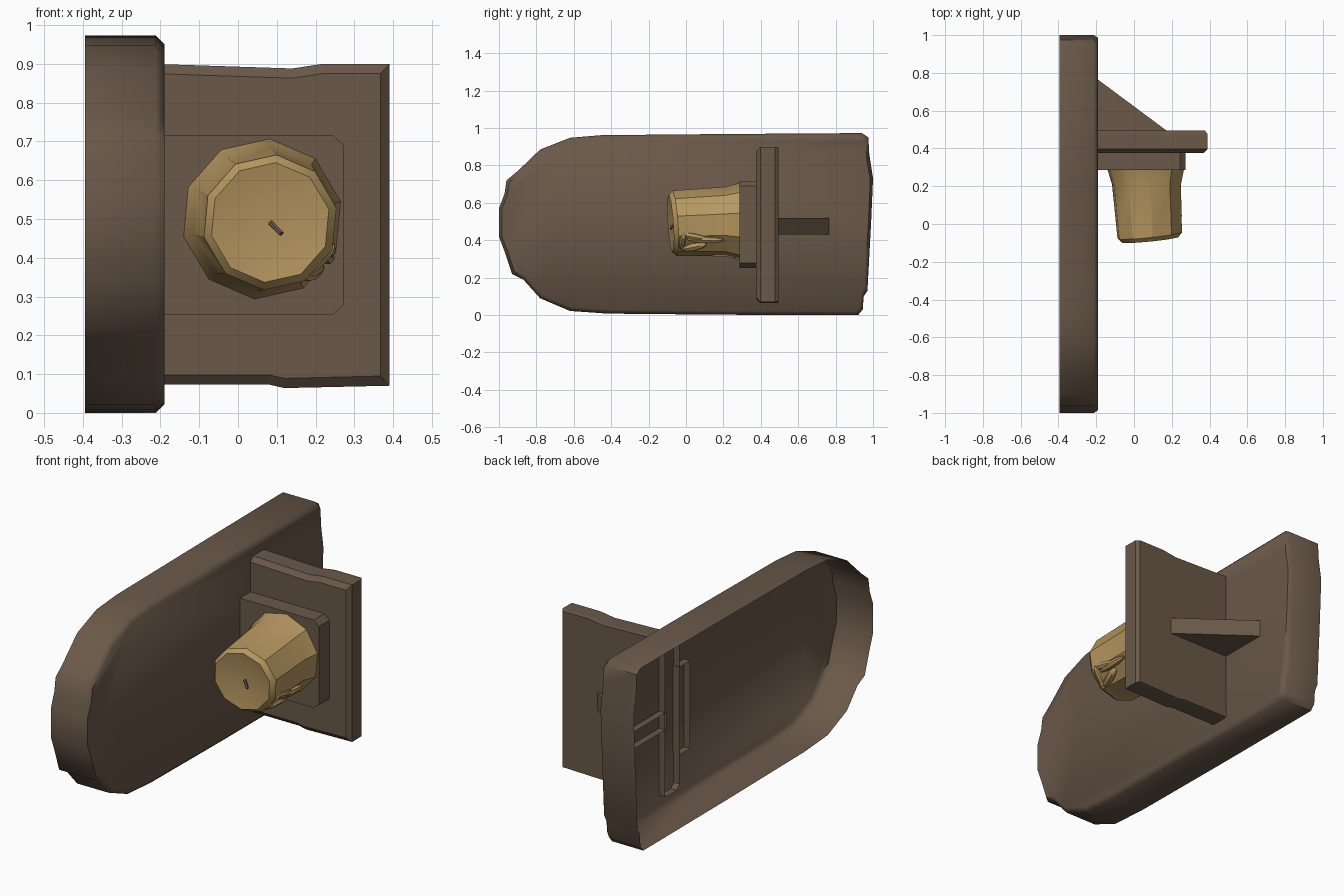
import bpy, bmesh, math
from mathutils import Vector, Matrix

if "Cube" in bpy.data.objects:
    bpy.data.objects.remove(bpy.data.objects["Cube"])


def material(name, rgb):
    m = bpy.data.materials.new(name)
    m.diffuse_color = (*rgb, 1)
    m.use_nodes = True
    m.node_tree.nodes["Principled BSDF"].inputs["Base Color"].default_value = m.diffuse_color
    return m


WOOD = material("dark_wood", (0.142, 0.098, 0.066))
WAX = material("yellow_wax", (0.47, 0.31, 0.118))


def finish(name, bm, mat, angle=None):
    bmesh.ops.recalc_face_normals(bm, faces=bm.faces)
    me = bpy.data.meshes.new(name)
    bm.to_mesh(me)
    bm.free()
    me.materials.append(mat)
    ob = bpy.data.objects.new(name, me)
    bpy.context.collection.objects.link(ob)
    if angle:
        bpy.ops.object.select_all(action='DESELECT')
        ob.select_set(True)
        bpy.context.view_layer.objects.active = ob
        bpy.ops.object.shade_smooth_by_angle(angle=math.radians(angle))
    return ob


def loft(rings, cap_first=True, cap_last=True):
    """Skin a list of equal-length point rings."""
    bm = bmesh.new()
    vs = [[bm.verts.new(p) for p in r] for r in rings]
    n = len(rings[0])
    for a, b in zip(vs, vs[1:]):
        for i in range(n):
            j = (i + 1) % n
            bm.faces.new((a[i], a[j], b[j], b[i]))
    if cap_first:
        bm.faces.new(vs[0])
    if cap_last:
        bm.faces.new(vs[-1])
    return bm


def open_wall_end(bm, x=-0.2):
    """Remove the hidden end that pokes through the back plate."""
    bmesh.ops.recalc_face_normals(bm, faces=bm.faces)
    ends = [f for f in bm.faces if all(v.co.x < x for v in f.verts)]
    bmesh.ops.delete(bm, geom=ends, context='FACES_ONLY')
    return bm


# Back plate: hollow shell, open at -x, rounded at the front end
outline = [(0.94, 0.973), (0.975, 0.95), (0.98, 0.86), (1.0, 0.73), (0.99, 0.5),
           (0.97, 0.13), (0.95, 0.1), (0.945, 0.03), (0.92, 0.0), (0.2, 0.002),
           (-0.42, 0.008), (-0.62, 0.022), (-0.78, 0.09), (-0.87, 0.19),
           (-0.93, 0.22), (-0.97, 0.34), (-1.0, 0.42), (-1.0, 0.57),
           (-0.97, 0.65), (-0.96, 0.72), (-0.9, 0.77), (-0.78, 0.885),
           (-0.62, 0.948), (-0.45, 0.962), (0.2, 0.968)]


def plate_ring(x, sy, sz):
    return [(x, y * sy, 0.487 + (z - 0.487) * sz) for y, z in outline]


bm = loft([plate_ring(-0.395, 1, 1), plate_ring(-0.212, 1, 1),
           plate_ring(-0.19, 0.985, 0.955)], cap_first=False)
finish("back_plate", bm, WOOD, 50)

# Upright support board, chamfered on its front edges
X0 = -0.225
board = [(X0, 0.9), (0.14, 0.888), (0.22, 0.9), (0.39, 0.9),
         (0.39, 0.07), (0.12, 0.064), (0.08, 0.073), (X0, 0.073)]


def board_ring(y, dx, dz):
    return [(min(x, 0.39 - dx), y, z - dz if z > 0.5 else z + dz) for x, z in board]


bm = loft([board_ring(0.375, 0.022, 0.025), board_ring(0.397, 0, 0),
           board_ring(0.475, 0, 0), board_ring(0.495, 0.015, 0.003)])
finish("support_board", open_wall_end(bm), WOOD)

# Smaller mounting pad with clipped corners
pad = [(X0, 0.717), (0.243, 0.717), (0.273, 0.69), (0.273, 0.278),
       (0.243, 0.252), (X0, 0.252)]
bm = loft([[(x, y, z) for x, z in pad] for y in (0.287, 0.378)])
finish("mounting_pad", open_wall_end(bm), WOOD)

# Triangular brace behind the board
tri = [(X0, 0.79), (X0, 0.485), (0.185, 0.485)]
bm = loft([[(x, y, z) for x, y in tri] for z in (0.43, 0.52)])
finish("brace", open_wall_end(bm), WOOD)

# Candle: ten-sided tapered stub with a tilted, dished end
SIDES = 10


def candle_ring(y, cx, cz, r, tilt=0.0):
    pts = []
    for i in range(SIDES):
        a = 2 * math.pi * (i + 0.35) / SIDES
        c, s = math.cos(a), math.sin(a)
        pts.append((cx + r * c, y + tilt * (c - 0.7 * s), cz + r * s))
    return pts


bm = loft([candle_ring(0.29, 0.062, 0.5, 0.208),
           candle_ring(0.21, 0.066, 0.5, 0.187),
           candle_ring(-0.06, 0.083, 0.491, 0.175, 0.018),
           candle_ring(-0.083, 0.083, 0.491, 0.155, 0.015)],
          cap_last=False)
bm.verts.ensure_lookup_table()
tip = bm.verts.new((0.09, -0.055, 0.485))
rim = list(bm.verts)[3 * SIDES:4 * SIDES]
for i in range(SIDES):
    bm.faces.new((rim[i], rim[(i + 1) % SIDES], tip))
finish("candle", bm, WAX, 35)


# Stretched lumps: wax drips on the lower right flank
def lump(name, start, end, r, mat):
    a, b = Vector(start), Vector(end)
    d = b - a
    bm = bmesh.new()
    bmesh.ops.create_uvsphere(bm, u_segments=7, v_segments=6, radius=1)
    m = (Matrix.Translation((a + b) / 2)
         @ d.to_track_quat('Z', 'Y').to_matrix().to_4x4()
         @ Matrix.Diagonal((r, r, d.length / 2, 1)))
    bmesh.ops.transform(bm, matrix=m, verts=bm.verts)
    return finish(name, bm, mat, 40)


drips = [((0.235, -0.03, 0.435), (0.232, 0.12, 0.405), 0.02),
         ((0.225, 0.0, 0.405), (0.235, 0.205, 0.4), 0.02),
         ((0.165, -0.035, 0.352), (0.215, 0.11, 0.38), 0.024),
         ((0.155, -0.03, 0.345), (0.25, -0.01, 0.435), 0.02)]
for i, (a, b, r) in enumerate(drips):
    lump(f"wax_drip_{i + 1}", a, b, r, WAX)

# Wick
bm = bmesh.new()
bmesh.ops.create_cone(bm, cap_ends=True, segments=6, radius1=0.007, radius2=0.007, depth=0.045)
axis = Vector((0.036, -0.025, -0.036))
m = Matrix.Translation((0.098, -0.072, 0.476)) @ axis.to_track_quat('Z', 'Y').to_matrix().to_4x4()
bmesh.ops.transform(bm, matrix=m, verts=bm.verts)
finish("wick", bm, WOOD)
